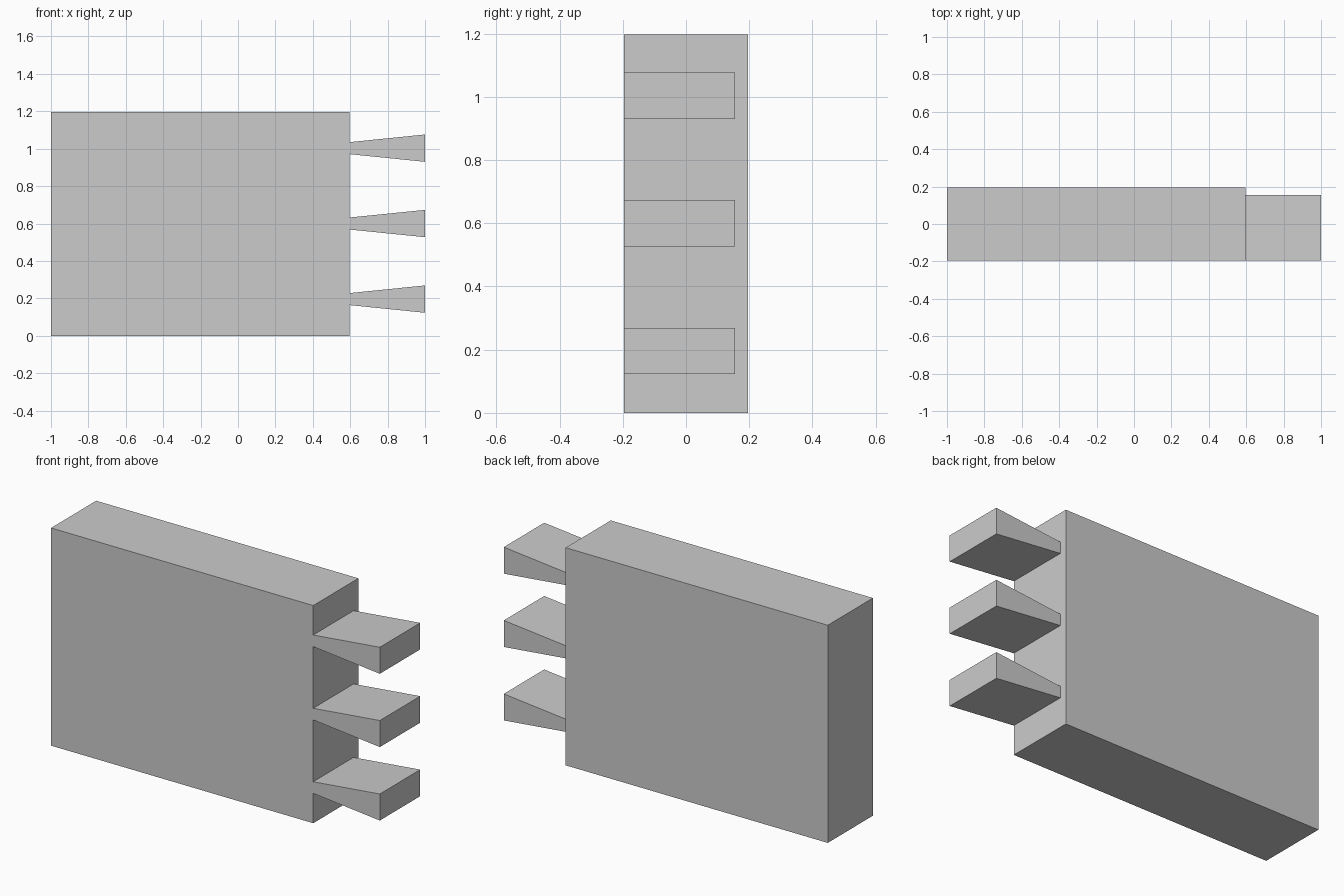
import bpy, bmesh

if "Cube" in bpy.data.objects:
    bpy.data.objects.remove(bpy.data.objects["Cube"])

X0, SHOULDER, X1 = -1.0, 0.595, 1.0
FRONT, BACK, TAIL_BACK = -0.196, 0.196, 0.155
HEIGHT = 1.197


def prism(name, profile, y0, y1):
    """Extrude an x-z profile from y0 to y1."""
    bm = bmesh.new()
    face = bm.faces.new([bm.verts.new((x, y0, z)) for x, z in profile])
    ext = bmesh.ops.extrude_face_region(bm, geom=[face])
    verts = [g for g in ext["geom"] if isinstance(g, bmesh.types.BMVert)]
    bmesh.ops.translate(bm, verts=verts, vec=(0, y1 - y0, 0))
    bmesh.ops.recalc_face_normals(bm, faces=bm.faces)
    mesh = bpy.data.meshes.new(name)
    bm.to_mesh(mesh)
    bm.free()
    obj = bpy.data.objects.new(name, mesh)
    bpy.context.collection.objects.link(obj)
    return obj


# Flat board
prism("board", [(X0, 0), (SHOULDER, 0), (SHOULDER, HEIGHT), (X0, HEIGHT)], FRONT, BACK)

# Three flared dovetails, flush with the front face and short of the back
for i, z in enumerate((0.196, 0.6, 1.003)):
    root, tip = 0.032, 0.073
    prism(f"dovetail_{i + 1}",
          [(SHOULDER, z - root), (X1, z - tip), (X1, z + tip), (SHOULDER, z + root)],
          FRONT, TAIL_BACK)
